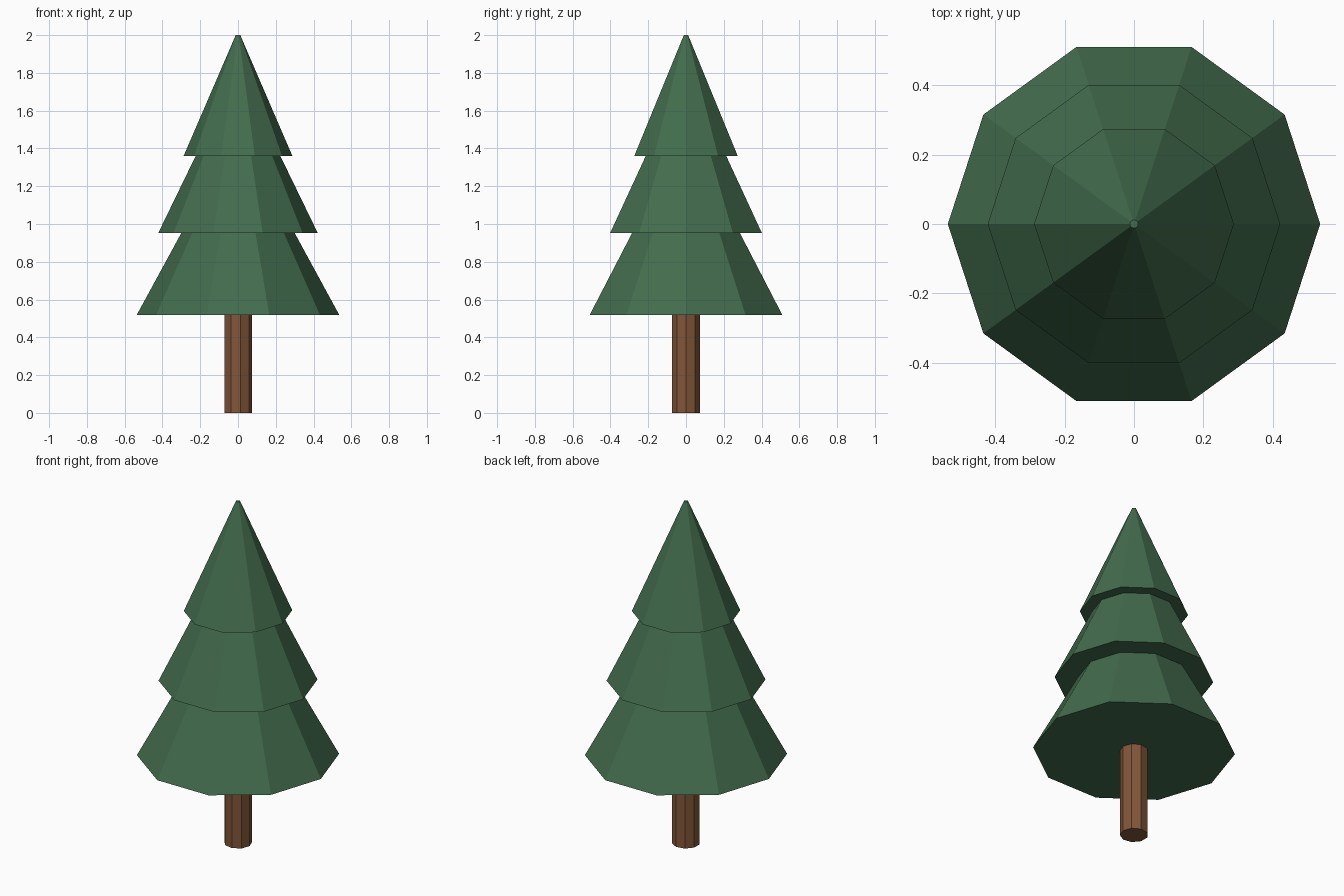
import bpy, bmesh, math

if "Cube" in bpy.data.objects:
    bpy.data.objects.remove(bpy.data.objects["Cube"])


def material(name, rgb):
    m = bpy.data.materials.new(name)
    m.diffuse_color = (*rgb, 1)
    m.use_nodes = True
    m.node_tree.nodes["Principled BSDF"].inputs["Base Color"].default_value = m.diffuse_color
    return m


def frustum(name, sides, r0, z0, r1, z1, mat):
    """Closed, flat-faced tapered prism with its first corner on +x."""
    bm = bmesh.new()
    rings = []
    for r, z in ((r0, z0), (r1, z1)):
        rings.append([bm.verts.new((r * math.cos(math.tau * i / sides),
                                    r * math.sin(math.tau * i / sides), z))
                      for i in range(sides)])
    low, high = rings
    for i in range(sides):
        j = (i + 1) % sides
        bm.faces.new((low[i], low[j], high[j], high[i]))
    bm.faces.new(low[::-1])
    bm.faces.new(high)
    mesh = bpy.data.meshes.new(name)
    bm.to_mesh(mesh)
    bm.free()
    mesh.materials.append(mat)
    ob = bpy.data.objects.new(name, mesh)
    bpy.context.collection.objects.link(ob)
    return ob


green = material("pine green", (0.055, 0.150, 0.074))
brown = material("bark brown", (0.223, 0.093, 0.040))

# Trunk, nine-sided
frustum("trunk", 9, 0.075, 0.0, 0.075, 0.54, brown)

# Three stacked foliage tiers; the lower two run slightly up inside the next
frustum("lower_foliage", 10, 0.537, 0.517, 0.285, 0.98, green)
frustum("middle_foliage", 10, 0.422, 0.953, 0.212, 1.385, green)
frustum("upper_foliage", 10, 0.288, 1.36, 0.012, 2.0, green)
